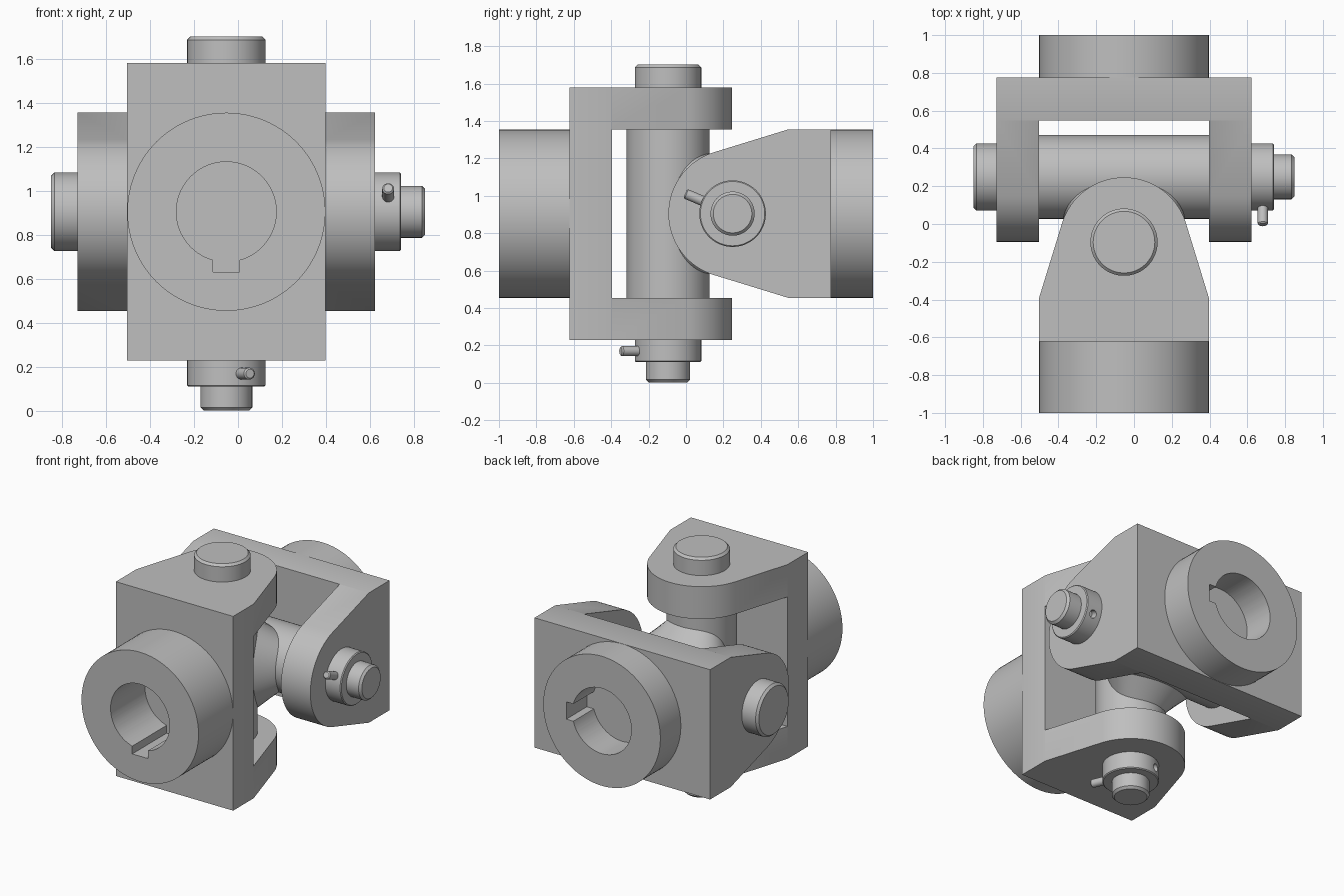
import bpy, bmesh, math
from mathutils import Matrix, Vector

cube = bpy.data.objects.get("Cube")
if cube:
    bpy.data.objects.remove(cube, do_unlink=True)

steel = bpy.data.materials.new("grey_steel")
steel.use_nodes = True
GREY = (0.52, 0.52, 0.52, 1)
steel.diffuse_color = GREY
steel.node_tree.nodes["Principled BSDF"].inputs["Base Color"].default_value = GREY

# Shared sizes, measured from the pin axis of each yoke
HALF, INNER, OUTER = 0.451, 0.45, 0.675
PLATE_IN, PLATE_OUT = -0.30, -0.526
ARM_R, TUBE_R, PIN_R = 0.343, 0.222, 0.178
CX, CZ = -0.053, 0.905
Y_FRONT, Y_REAR = -0.096, 0.249


def finish(name, bm):
    bmesh.ops.recalc_face_normals(bm, faces=bm.faces)
    mesh = bpy.data.meshes.new(name)
    bm.to_mesh(mesh)
    bm.free()
    mesh.materials.append(steel)
    obj = bpy.data.objects.new(name, mesh)
    bpy.context.collection.objects.link(obj)
    return obj


def lathe(name, profile, steps=72):
    """Revolve (radius, height) points about z."""
    bm = bmesh.new()
    verts = [bm.verts.new((r, 0, z)) for r, z in profile]
    edges = [bm.edges.new(pair) for pair in zip(verts, verts[1:])]
    bmesh.ops.spin(bm, geom=verts + edges, cent=(0, 0, 0), axis=(0, 0, 1),
                   angle=math.tau, steps=steps)
    bmesh.ops.remove_doubles(bm, verts=bm.verts, dist=1e-5)
    return finish(name, bm)


def rod(name, r, z0, z1, c0=0.0, c1=0.0, steps=72):
    """Solid cylinder with optional chamfers at its two ends."""
    pts = [(0, z0), (r - c0, z0), (r, z0 + c0), (r, z1 - c1), (r - c1, z1), (0, z1)]
    pts = [p for i, p in enumerate(pts) if i == 0 or p != pts[i - 1]]
    return lathe(name, pts, steps)


def box(name, lo, hi):
    bm = bmesh.new()
    bmesh.ops.create_cube(bm, size=1)
    lo, hi = Vector(lo), Vector(hi)
    bmesh.ops.scale(bm, vec=hi - lo, verts=bm.verts)
    bmesh.ops.translate(bm, vec=(lo + hi) / 2, verts=bm.verts)
    return finish(name, bm)


def cut(obj, cutter):
    cutter.hide_render = True
    mod = obj.modifiers.new("cut", "BOOLEAN")
    mod.operation, mod.solver, mod.object = "DIFFERENCE", "EXACT", cutter
    bpy.context.view_layer.objects.active = obj
    bpy.ops.object.modifier_apply(modifier=mod.name)
    bpy.data.objects.remove(cutter, do_unlink=True)


def yoke_body(name):
    """Tapered, round-nosed outline extruded along the pin, then slotted."""
    corner = Vector((HALF, PLATE_IN))
    a = math.atan2(corner.y, corner.x) + math.acos(ARM_R / corner.length)
    n = 40
    arc = [a + (math.pi - 2 * a) * i / n for i in range(n + 1)]
    outline = [(-HALF, PLATE_IN), (-HALF, PLATE_OUT), (HALF, PLATE_OUT), (HALF, PLATE_IN)]
    outline += [(ARM_R * math.cos(t), ARM_R * math.sin(t)) for t in arc]
    bm = bmesh.new()
    face = bm.faces.new([bm.verts.new((x, y, -OUTER)) for x, y in outline])
    top = bmesh.ops.extrude_face_region(bm, geom=[face])["geom"]
    bmesh.ops.translate(bm, vec=(0, 0, 2 * OUTER),
                        verts=[v for v in top if isinstance(v, bmesh.types.BMVert)])
    body = finish(name, bm)
    cut(body, box("slot", (-1, PLATE_IN, -INNER), (1, 1, INNER)))
    return body


def joint_half(side, matrix, hub_end, pin_sign):
    """Yoke, keyed hub, cross tube, pin, collar and locking pin."""
    to_y = Matrix.Rotation(math.radians(90), 4, "X")
    parts = [yoke_body(side + "_yoke")]

    # Hub with bore and keyway
    hub = rod(side + "_hub", 0.45, -PLATE_OUT, -hub_end, steps=96)
    bore = rod("bore", 0.227, -PLATE_OUT - 0.1, -hub_end + 0.1)
    for o in (hub, bore):
        o.data.transform(to_y)
    cut(hub, bore)
    cut(hub, box("keyway", (-0.06, hub_end - 0.1, -0.273), (0.06, PLATE_OUT + 0.1, -0.1)))
    parts.append(hub)

    # Cross tube and pin
    parts.append(rod(side + "_cross_tube", TUBE_R, -INNER, INNER))
    parts.append(rod(side + "_pin_head", PIN_R, OUTER, 0.796, 0, 0.015))
    parts.append(rod(side + "_pin_end", 0.118, -0.903, -OUTER, 0.015, 0))

    # Collar, drilled opposite its locking pin
    collar = rod(side + "_collar", PIN_R, -0.794, -OUTER, 0.006, 0)
    angle = math.atan2(-0.92 * pin_sign, 0.39 * pin_sign)
    aim = (Matrix.Translation((0, 0, -0.735)) @ Matrix.Rotation(angle, 4, "Z")
           @ Matrix.Rotation(math.radians(90), 4, "Y"))
    hole = rod("hole", 0.026, -0.25, -0.13, steps=24)
    lock = rod(side + "_locking_pin", 0.027, 0.1, 0.275, 0, 0.007, 24)
    for o in (hole, lock):
        o.data.transform(aim)
    cut(collar, hole)
    parts += [collar, lock]

    for o in parts:
        o.data.transform(matrix)
    return parts


def tube_blend(name, f=0.1):
    """Rolling-ball fillet where the two offset tubes cross."""
    reach = TUBE_R + f
    lo, hi = Y_REAR - reach, Y_FRONT + reach
    n, m = 96, 10
    bm = bmesh.new()
    rings = []
    for i in range(n):
        t = math.tau * i / n
        y = (lo + hi) / 2 + (hi - lo) / 2 * math.cos(2 * t)
        x = math.copysign(math.sqrt(max(0, reach**2 - (y - Y_FRONT)**2)), math.sin(t))
        z = math.copysign(math.sqrt(max(0, reach**2 - (y - Y_REAR)**2)), math.cos(t))
        c = Vector((x, y, z))
        d1 = Vector((-x, Y_FRONT - y, 0)).normalized()
        d2 = Vector((0, Y_REAR - y, -z)).normalized()
        rings.append([bm.verts.new(c + f * d1.slerp(d2, j / m) + Vector((CX, 0, CZ)))
                      for j in range(m + 1)])
    for i in range(n):
        a, b = rings[i], rings[(i + 1) % n]
        for j in range(m):
            bm.faces.new((a[j], a[j + 1], b[j + 1], b[j]))
    # Close the band through the inside of the tubes
    for i in range(n):
        a, b = rings[i], rings[(i + 1) % n]
        bm.faces.new((a[m], a[0], b[0], b[m]))
    return finish(name, bm)


# Front half stands upright; rear half is turned round and laid sideways
front = Matrix.Translation((CX, Y_FRONT, CZ))
turn = Matrix(((0, 0, -1, 0), (0, -1, 0, 0), (-1, 0, 0, 0), (0, 0, 0, 1)))
rear = Matrix.Translation((CX, Y_REAR, CZ)) @ turn
objects = joint_half("front", front, -1 - Y_FRONT, 1)
objects += joint_half("rear", rear, Y_REAR - 1, -1)
objects.append(tube_blend("cross_fillet"))

bpy.ops.object.select_all(action="DESELECT")
for o in objects:
    o.select_set(True)
bpy.context.view_layer.objects.active = objects[0]
bpy.ops.object.shade_smooth_by_angle(angle=math.radians(30))
